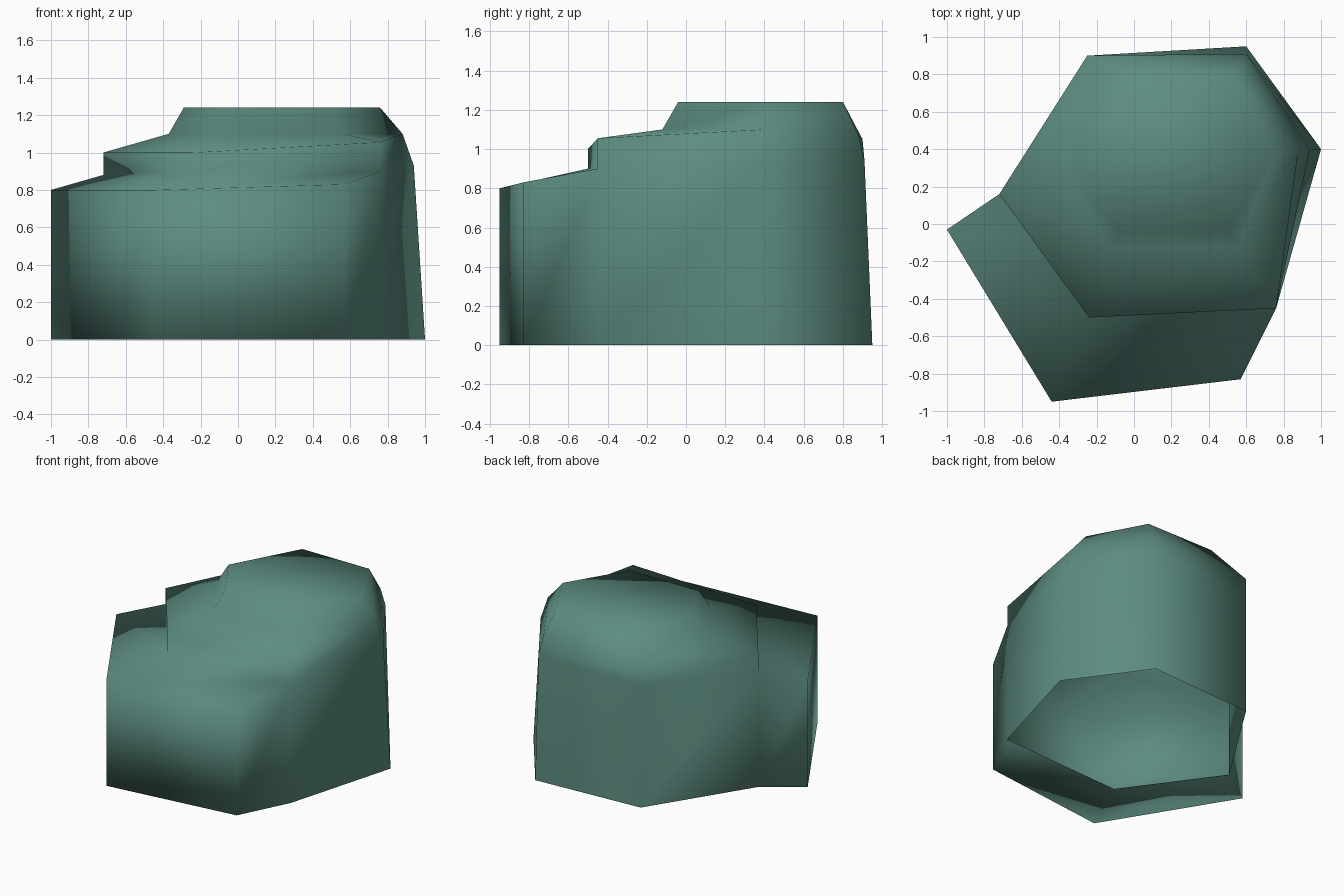
import bpy, bmesh

cube = bpy.data.objects.get("Cube")
if cube:
    bpy.data.objects.remove(cube, do_unlink=True)

# One stone colour
stone = bpy.data.materials.new("grey green stone")
stone.use_nodes = True
colour = (0.11, 0.265, 0.22, 1)
stone.diffuse_color = colour
stone.node_tree.nodes["Principled BSDF"].inputs["Base Color"].default_value = colour


def at_height(points, z):
    return [(x, y, z) for x, y in points]


# Six-sided rings of the tall block, bottom to top
base = at_height([(-.72, .16), (-.24, -.5), (.76, -.45),
                  (1, .4), (.6, .95), (-.25, .9)], 0)
shoulder = [(-.72, .16, .88), (-.24, -.5, .9), (.76, -.45, .9),
            (.94, .4, .93), (.6, .91, .94), (-.25, .9, .92)]
rim = [(-.72, .16, 1), (-.24, -.5, 1), (.76, -.45, 1.055),
       (.88, .4, 1.1), (.58, .88, 1.07), (-.25, .9, 1.05)]
# The foot of the crown meets the rim along the back
foot = [(-.37, .28, 1.1), (-.12, -.12, 1.1), (.56, -.12, 1.1)] + rim[3:]
crown = at_height([(-.29, .3), (-.08, -.04), (.5, -.04),
                   (.76, .39), (.54, .8), (-.02, .8)], 1.24)

# Low step pushed out of the two front walls
step_plan = [(-1, -.03), (-.44, -.95), (.57, -.83)]
step_heights = [.8, .8, .83]

bm = bmesh.new()


def add_ring(points):
    return [bm.verts.new(p) for p in points]


# Walls of the block, leaving the two front walls open for the step
rings = [add_ring(r) for r in (base, shoulder, rim, foot, crown)]
for level, (low, high) in enumerate(zip(rings, rings[1:])):
    for i in range(2 if level == 0 else 0, 6):
        j = (i + 1) % 6
        if level == 2 and i in (3, 4):
            continue
        bm.faces.new((low[i], low[j], high[j], high[i]))
bm.faces.new(rings[-1])

# Step: outer walls, sloping top, underside and two ends
inner_low, inner_high = rings[:2]
outer_low = add_ring(at_height(step_plan, 0))
outer_high = add_ring([(x, y, z) for (x, y), z in zip(step_plan, step_heights)])
for i in range(2):
    j = i + 1
    bm.faces.new((outer_low[i], outer_low[j], outer_high[j], outer_high[i]))
    bm.faces.new((outer_high[i], outer_high[j], inner_high[j], inner_high[i]))
    bm.faces.new((inner_low[i], inner_low[j], outer_low[j], outer_low[i]))
bm.faces.new((inner_low[0], outer_low[0], outer_high[0], inner_high[0]))
bm.faces.new((outer_low[2], inner_low[2], inner_high[2], outer_high[2]))

# Join the foot to the rim and shade smooth
bmesh.ops.remove_doubles(bm, verts=bm.verts, dist=.001)
for face in bm.faces:
    face.smooth = True

mesh = bpy.data.meshes.new("stepped_rock")
bm.to_mesh(mesh)
bm.free()
mesh.materials.append(stone)
bpy.context.collection.objects.link(bpy.data.objects.new("stepped_rock", mesh))
